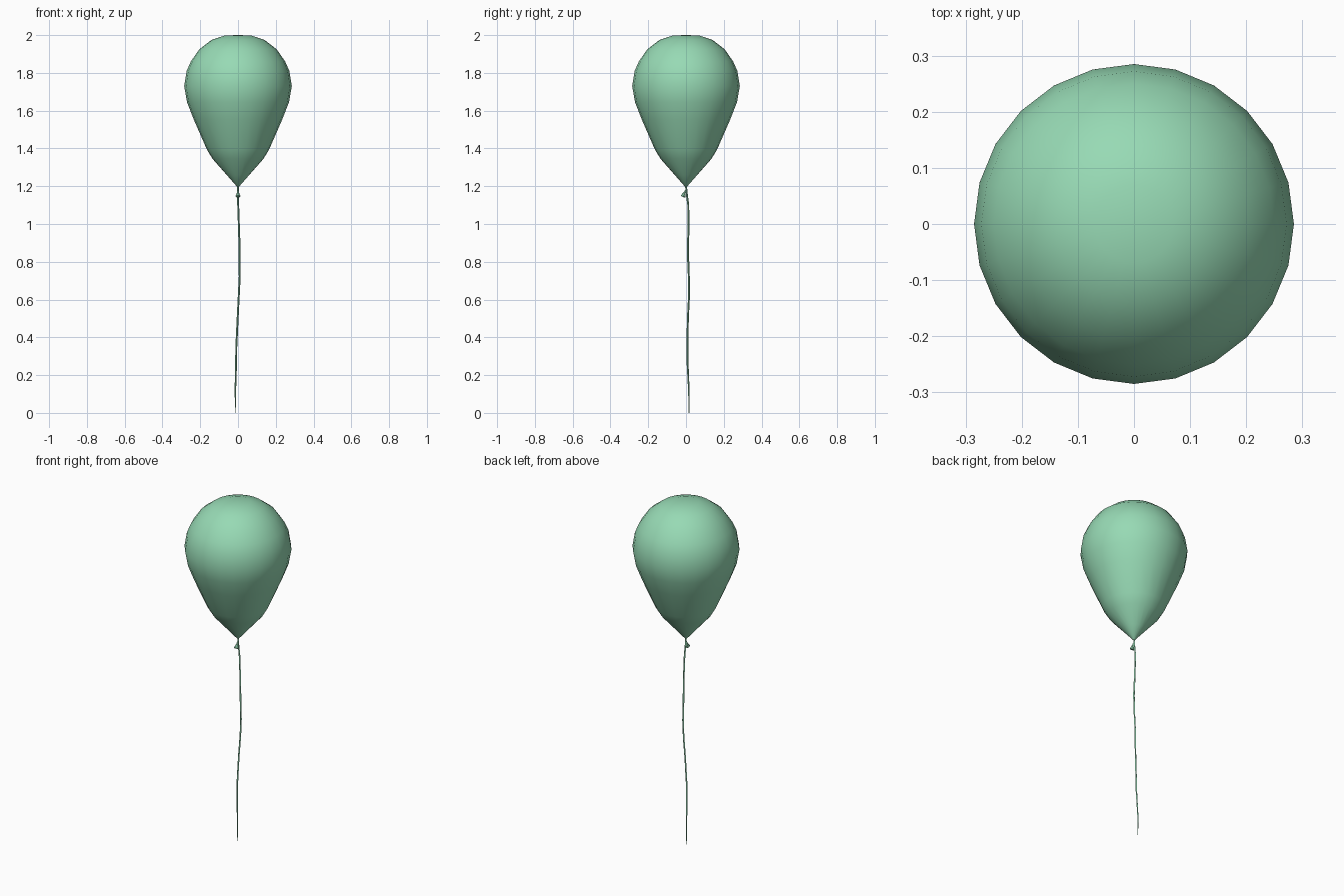
import bpy, bmesh, math
from mathutils import Matrix, Vector

if "Cube" in bpy.data.objects:
    bpy.data.objects.remove(bpy.data.objects["Cube"])

green = bpy.data.materials.new("mint_green")
green.diffuse_color = (0.31, 0.70, 0.46, 1)
green.use_nodes = True
green.node_tree.nodes["Principled BSDF"].inputs["Base Color"].default_value = green.diffuse_color


def lathe(name, profile, sides, angle):
    """Revolve (radius, z) points around z; zero radius makes a pole."""
    bm = bmesh.new()
    verts = [bm.verts.new((r, 0, z)) for r, z in profile]
    edges = [bm.edges.new(p) for p in zip(verts, verts[1:])]
    bmesh.ops.spin(bm, geom=verts + edges, cent=(0, 0, 0), axis=(0, 0, 1),
                   angle=math.tau, steps=sides, use_merge=True)
    bmesh.ops.remove_doubles(bm, verts=bm.verts, dist=1e-5)
    bmesh.ops.recalc_face_normals(bm, faces=bm.faces)
    mesh = bpy.data.meshes.new(name)
    bm.to_mesh(mesh)
    bm.free()
    obj = bpy.data.objects.new(name, mesh)
    bpy.context.collection.objects.link(obj)
    finish(obj, angle)
    return obj


def finish(obj, angle):
    obj.data.materials.append(green)
    bpy.ops.object.select_all(action='DESELECT')
    obj.select_set(True)
    bpy.context.view_layer.objects.active = obj
    bpy.ops.object.shade_smooth_by_angle(angle=math.radians(angle))


# Inflated body: teardrop with a pointed neck
lathe("balloon_body", [
    (0, 2.0), (0.07, 1.998), (0.14, 1.975), (0.205, 1.925), (0.25, 1.86),
    (0.272, 1.81), (0.285, 1.73), (0.27, 1.645), (0.235, 1.555),
    (0.165, 1.395), (0.135, 1.345), (0.06, 1.26), (0.006, 1.198), (0, 1.195)],
    24, 60)

# Tied end: small flared lip tilted to the front
knot = lathe("knot_lip", [
    (0, 0.0), (0.005, -0.004), (0.006, -0.016), (0.013, -0.036),
    (0.011, -0.04), (0, -0.034)], 8, 40)
knot.data.transform(Matrix.Translation((0, 0, 1.18)) @ Matrix.Rotation(math.radians(-25), 4, 'X'))

# String: thin, gently wavering tube that tapers to the ground
path = [(0, 0, 1.2, 1), (0, 0.004, 1.16, 1), (0.001, 0.012, 1.1, 1),
        (0.005, 0.013, 0.98, 1), (0.009, 0.010, 0.85, 1.1),
        (0.009, 0.015, 0.72, 1), (0.004, 0.016, 0.62, 1),
        (-0.002, 0.010, 0.5, 1), (-0.009, 0.007, 0.35, 1),
        (-0.010, 0.008, 0.27, 1), (-0.014, 0.015, 0.12, 0.8),
        (-0.014, 0.016, 0.0, 0.3)]
curve = bpy.data.curves.new("string", 'CURVE')
curve.dimensions = '3D'
curve.bevel_depth = 0.005
curve.bevel_resolution = 0
curve.use_fill_caps = True
spline = curve.splines.new('POLY')
spline.points.add(len(path) - 1)
for point, (x, y, z, r) in zip(spline.points, path):
    point.co = (x, y, z, 1)
    point.radius = r
string = bpy.data.objects.new("string", curve)
bpy.context.collection.objects.link(string)
bpy.ops.object.select_all(action='DESELECT')
string.select_set(True)
bpy.context.view_layer.objects.active = string
bpy.ops.object.convert(target='MESH')
finish(bpy.context.view_layer.objects.active, 60)
